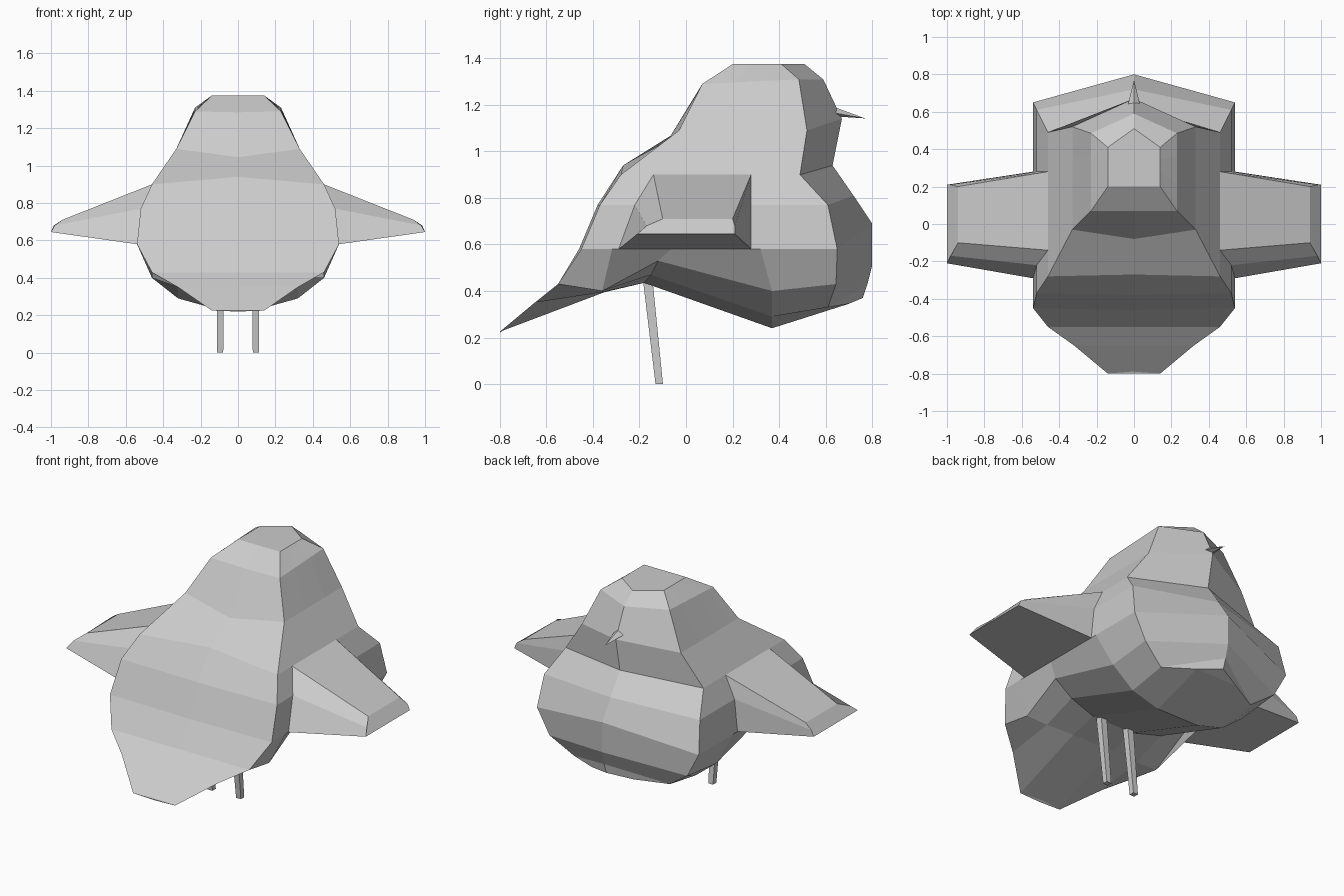
import bpy

if "Cube" in bpy.data.objects:
    bpy.data.objects.remove(bpy.data.objects["Cube"])


def lerp(a, b, t):
    return tuple(p + (q - p) * t for p, q in zip(a, b))


def make(name, verts, faces):
    mesh = bpy.data.meshes.new(name)
    mesh.from_pydata(verts, [], faces)
    ob = bpy.data.objects.new(name, mesh)
    bpy.context.collection.objects.link(ob)
    bpy.context.view_layer.objects.active = ob
    ob.select_set(True)
    bpy.ops.object.mode_set(mode='EDIT')
    bpy.ops.mesh.select_all(action='SELECT')
    bpy.ops.mesh.normals_make_consistent(inside=False)
    bpy.ops.object.mode_set(mode='OBJECT')
    ob.select_set(False)
    return ob


def loft(rings):
    """Quads between rings of equal size."""
    n = len(rings[0])
    verts = [p for r in rings for p in r]
    faces = [(i * n + j, i * n + (j + 1) % n, (i + 1) * n + (j + 1) % n, (i + 1) * n + j)
             for i in range(len(rings) - 1) for j in range(n)]
    return verts, faces


# Body rows, crown to belly: half width, side points (y, z) tail to chest,
# then the centre points (y, z) of the back and the chest
rows = [
    (.14, [(.20, 1.375), (.41, 1.375)], (.20, 1.375), (.51, 1.375)),
    (.23, [(.07, 1.29), (.485, 1.31)], (.07, 1.285), (.59, 1.31)),
    (.33, [(-.03, 1.09), (.52, 1.09)], (-.08, 1.045), (.67, 1.14)),
    (.46, [(-.28, .90), (.49, .90)], (-.27, .94), (.63, .94)),
    (.52, [(-.37, .77), (.61, .77)], (-.38, .77), (.72, .81)),
    (.54, [(-.45, .58), (.65, .58)], (-.46, .58), (.80, .69)),
    (.46, [(-.55, .43), (-.36, .40), (-.12, .53), (.37, .40), (.645, .43)], (-.55, .43), (.80, .51)),
    (.32, [(-.65, .35), (-.36, .395), (-.15, .47), (.37, .29), (.61, .33)], (-.65, .35), (.78, .43)),
    (.14, [(-.80, .225), (-.35, .395), (-.18, .435), (.37, .24), (.70, .345)], (-.80, .22), (.76, .37)),
]
rings = []
for w, side, back, front in rows:
    if len(side) == 2:
        side = [lerp(side[0], side[1], t) for t in (0, .12, .35, .7, 1)]
    right = [(w, y, z) for y, z in side]
    left = [(-x, y, z) for x, y, z in reversed(right)]
    rings.append(right + [(0, *front)] + left + [(0, *back)])
verts, faces = loft(rings)
for base in (0, (len(rings) - 1) * 12):
    faces += [tuple(base + k for k in (j, j + 1, 9 - j, 10 - j)) for j in range(4)]
    faces += [(base + 4, base + 5, base + 6), (base, base + 10, base + 11)]
make("body", verts, faces)

# Wings: root and tip sections, mirrored
root = [(.46, .28, .90), (.52, .28, .77), (.54, .28, .58), (.54, -.29, .58), (.52, -.22, .77), (.46, -.14, .90)]
tip = [(.94, .20, .71), (.985, .21, .68), (1, .21, .645), (1, -.21, .645), (.98, -.17, .68), (.94, -.10, .71)]
for s, side in ((1, "right"), (-1, "left")):
    verts, faces = loft([[(s * x, y, z) for x, y, z in r] for r in (root, tip)])
    faces += [tuple(range(6)), tuple(range(6, 12))]
    make(side + "_wing", verts, faces)

    # Thin slanted leg
    leg = [[(s * (.095 + dx * h), y + dy * h, z) for dx, dy in ((-1, -1), (1, -1), (1, 1), (-1, 1))]
           for y, z, h in ((-.115, 0, .016), (-.168, .48, .021))]
    verts, faces = loft(leg)
    make(side + "_leg", verts, faces + [(0, 1, 2, 3), (4, 5, 6, 7)])

# Beak: small pointed wedge
make("beak", [(0, .64, 1.19), (.032, .64, 1.165), (0, .65, 1.15), (-.032, .64, 1.165), (0, .77, 1.142)],
     [(0, 1, 2, 3)] + [(i, (i + 1) % 4, 4) for i in range(4)])
